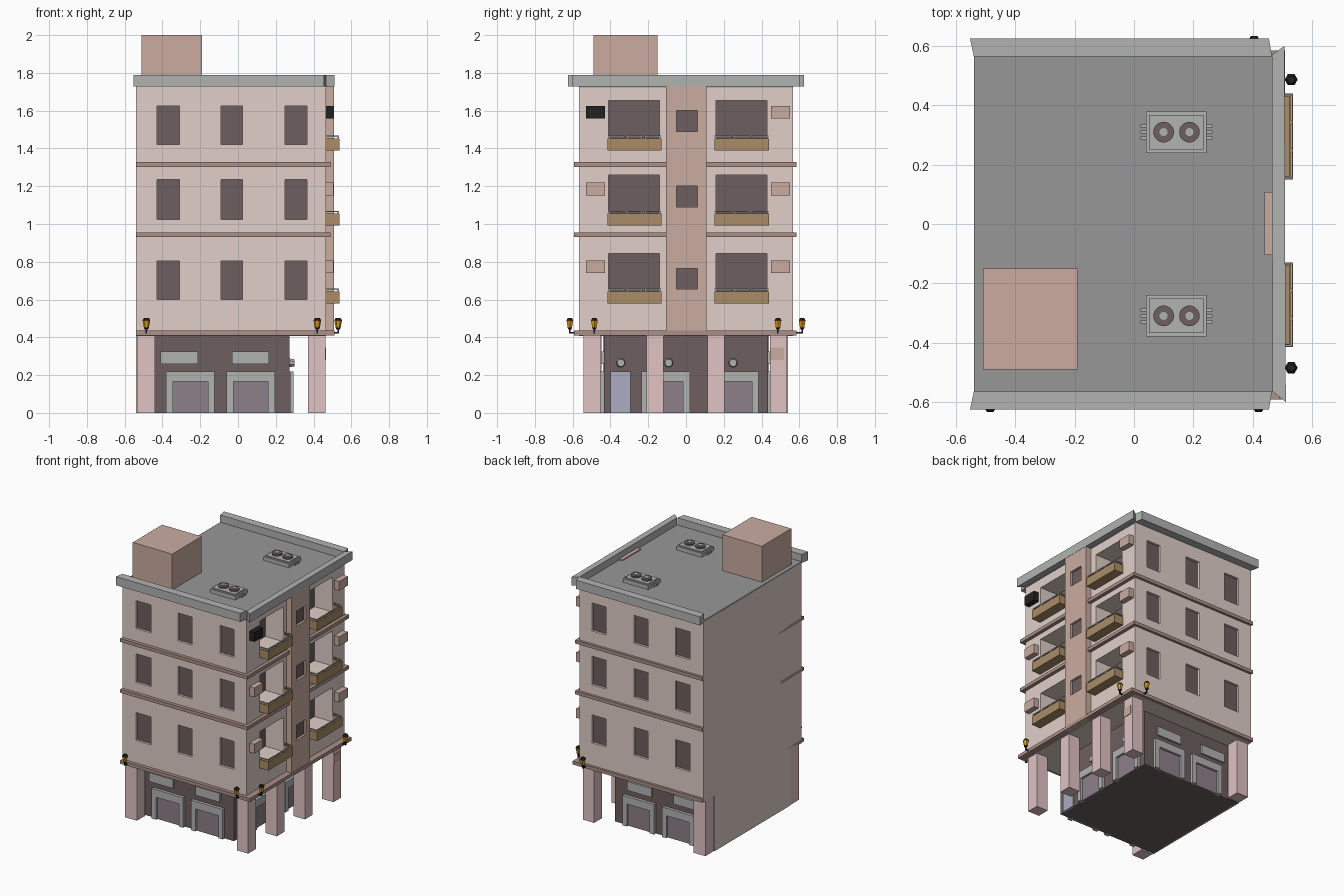
import bpy, bmesh, math
from mathutils import Matrix

if "Cube" in bpy.data.objects:
    bpy.data.objects.remove(bpy.data.objects["Cube"])

def mat(name, hexa):
    m = bpy.data.materials.new(name)
    lin = [(int(hexa[i:i + 2], 16) / 255) ** 2.2 for i in (0, 2, 4)]
    m.diffuse_color = (*lin, 1)
    m.use_nodes = True
    m.node_tree.nodes["Principled BSDF"].inputs["Base Color"].default_value = m.diffuse_color
    return m

PLASTER, PINK, PILLAR = mat("plaster", "E0CEC8"), mat("pink_trim", "C9ABA0"), mat("pillar_pink", "E0C2C4")
DARK, LEDGE, GREY = mat("dark_brown", "6E5F5F"), mat("ledge_brown", "AA8E86"), mat("light_grey", "B0B2B0")
ROOF, BROWN, DOOR = mat("roof_grey", "969696"), mat("balcony_brown", "A98B68"), mat("shutter", "8D7F88")
BLUE, BLACK, ORANGE = mat("blue_door", "A9ABC0"), mat("black", "262626"), mat("lamp_orange", "E09A20")

def finish(name, bm, material):
    bmesh.ops.recalc_face_normals(bm, faces=bm.faces)
    me = bpy.data.meshes.new(name)
    bm.to_mesh(me)
    bm.free()
    me.materials.append(material)
    o = bpy.data.objects.new(name, me)
    bpy.context.collection.objects.link(o)
    return o

def boxes(name, items, material):
    """One object from boxes (x0, x1, y0, y1, z0, z1)."""
    bm = bmesh.new()
    for x0, x1, y0, y1, z0, z1 in items:
        m = Matrix.Translation(((x0 + x1) / 2, (y0 + y1) / 2, (z0 + z1) / 2))
        bmesh.ops.create_cube(bm, size=1, matrix=m @ Matrix.Diagonal((x1 - x0, y1 - y0, z1 - z0, 1)))
    return finish(name, bm, material)

def cones(name, items, material, n):
    """One object from upright cones (x, y, z0, z1, r0, r1)."""
    bm = bmesh.new()
    for x, y, z0, z1, r0, r1 in items:
        m = Matrix.Translation((x, y, (z0 + z1) / 2)) @ Matrix.Rotation(math.pi / n, 4, 'Z')
        bmesh.ops.create_cone(bm, cap_ends=True, segments=n, radius1=r0, radius2=r1, depth=z1 - z0, matrix=m)
    return finish(name, bm, material)

def prism(name, pts, z0, z1, material):
    bm = bmesh.new()
    f = bm.faces.new([bm.verts.new((x, y, z0)) for x, y in pts])
    ext = bmesh.ops.extrude_face_region(bm, geom=[f])["geom"]
    bmesh.ops.translate(bm, vec=(0, 0, z1 - z0), verts=[v for v in ext if isinstance(v, bmesh.types.BMVert)])
    return finish(name, bm, material)

def on(face, base, u0, u1, z0, z1, d0, d1):
    """Box on a wall: u runs along the wall, d is distance out of it."""
    a, b = base + d0, base + d1
    return {"front": (u0, u1, -b, -a, z0, z1), "back": (u0, u1, a, b, z0, z1),
            "right": (a, b, u0, u1, z0, z1)}[face]

def cut(obj, items):
    c = boxes("cutter", items, DARK)
    m = obj.modifiers.new("cut", 'BOOLEAN')
    m.object, m.solver = c, 'EXACT'
    bpy.context.view_layer.objects.active = obj
    bpy.ops.object.modifier_apply(modifier="cut")
    bpy.data.objects.remove(c)

# Upper body with window and balcony recesses
win_u = [(-0.43, -0.31), (-0.09, 0.025), (0.25, 0.365)]
win_z = [(0.60, 0.805), (1.025, 1.235), (1.42, 1.625)]
bal_y = [(-0.41, -0.14), (0.16, 0.43)]
bal_z = [(0.595, 0.845), (1.005, 1.26), (1.40, 1.655)]
body = boxes("upper_body", [(-0.54, 0.465, -0.567, 0.567, 0.407, 1.73)], PLASTER)
holes, panes = [], []
for f in ("front", "back"):
    for u in win_u:
        for z in win_z:
            holes.append(on(f, 0.567, *u, *z, -0.02, 0.05))
            panes.append(on(f, 0.567, *u, *z, -0.025, -0.017))
for y in bal_y:
    for z in bal_z:
        holes.append(on("right", 0.465, *y, *z, -0.15, 0.05))
        panes.append(on("right", 0.465, *y, *z, -0.155, -0.145))
cut(body, holes)
boxes("window_panes", panes, DARK)

# Central strip with small windows
strip = boxes("centre_strip", [(0.44, 0.508, -0.105, 0.108, 0.41, 1.745)], PINK)
sz = [(0.655, 0.765), (1.09, 1.20), (1.49, 1.60)]
cut(strip, [(0.488, 0.6, -0.05, 0.06, *z) for z in sz])
boxes("strip_windows", [(0.485, 0.491, -0.05, 0.06, *z) for z in sz], DARK)

# Ledges
boxes("floor_ledges", [(-0.54, 0.49, -0.592, 0.585, z, z + 0.025) for z in (0.93, 1.302)]
      + [(-0.54, 0.51, -0.592, 0.585, 0.41, 0.435)], LEDGE)

# Roof, mitred parapet, roof room
boxes("roof_floor", [(-0.54, 0.468, -0.567, 0.567, 1.722, 1.737)], ROOF)
for s, n in ((-1, "front"), (1, "back")):
    prism(n + "_parapet", [(-0.54, s * 0.565), (0.465, s * 0.565), (0.455, s * 0.625), (-0.553, s * 0.625)],
          1.727, 1.79, GREY)
prism("right_parapet", [(0.467, -0.565), (0.512, -0.60), (0.507, 0.60), (0.465, 0.57)], 1.727, 1.79, GREY)
boxes("roof_room", [(-0.51, -0.19, -0.49, -0.15, 1.73, 2.0)], PINK)

# Rooftop fan units
base, fins, fans, hubs = [], [], [], []
for y in (-0.31, 0.31):
    base += [(0.04, 0.245, y - 0.07, y + 0.07, 1.737, 1.765), (0.05, 0.235, y - 0.058, y + 0.058, 1.76, 1.772)]
    fins += [(0.022, 0.264, y + d - 0.005, y + d + 0.005, 1.742, 1.752) for d in (-0.02, 0, 0.02)]
    fans += [(x, y, 1.77, 1.783, 0.035, 0.035) for x in (0.1, 0.187)]
    hubs += [(x, y, 1.78, 1.787, 0.014, 0.014) for x in (0.1, 0.187)]
boxes("fan_unit_bases", base + fins, GREY)
cones("fans", fans, DARK, 16)
cones("fan_hubs", hubs, GREY, 12)

# Balconies: troughs with a segmented rail
trough, rail = [], []
for y0, y1 in ((-0.415, -0.13), (0.15, 0.44)):
    for z in (0.58, 0.992, 1.39):
        t = z + 0.063
        trough += [(0.46, 0.535, y0, y1, z, z + 0.015), (0.525, 0.537, y0, y1, z, t),
                   (0.46, 0.53, y0, y0 + 0.01, z, t), (0.46, 0.53, y1 - 0.01, y1, z, t)]
        w = (y1 - y0) / 3
        for k in range(3):
            a, b = y0 + k * w + 0.006, y0 + (k + 1) * w - 0.006
            rail += [(0.527, 0.535, a, b, t + 0.008, t + 0.015)]
            rail += [(0.528, 0.534, p, p + 0.006, t - 0.01, t + 0.01) for p in (a, b - 0.006)]
        rail += [(0.465, 0.53, p, p + 0.006, t + 0.008, t + 0.015) for p in (y0 + 0.002, y1 - 0.008)]
boxes("balconies", trough, BROWN)
boxes("balcony_rails", rail, GREY)

# Wall air conditioners
ac = [(0.46, 0.505, y, y + 0.1, z, z + 0.068) for y in (-0.53, 0.45) for z in (0.74, 1.152, 1.558)]
boxes("wall_units", ac[:2] + ac[3:], PINK)
boxes("dark_wall_unit", [ac[2]], BLACK)
boxes("pillar_plate", [(0.455, 0.466, 0.445, 0.52, 0.28, 0.345)], PINK)

# Ground floor core, left wall and pillars
boxes("ground_floor_core", [(-0.535, 0.272, -0.435, 0.435, 0, 0.41)], DARK)
boxes("left_lower_wall", [(-0.54, -0.53, -0.44, 0.44, 0, 0.41)], PLASTER)
boxes("pillars", [(0.37, 0.462, y, y + 0.09, 0, 0.41) for y in (-0.542, -0.21, 0.115, 0.445)]
      + [(-0.535, -0.44, y, y + 0.095, 0, 0.41) for y in (-0.542, 0.445)], PILLAR)

# Shop fronts: U frames, shutters, signs
frames, shutters, signs = [], [], []
def shop(face, wall, u0, u1):
    frames.extend([on(face, wall, u0, u0 + 0.035, 0, 0.22, -0.01, 0.022),
                   on(face, wall, u1 - 0.035, u1, 0, 0.22, -0.01, 0.022),
                   on(face, wall, u0 + 0.035, u1 - 0.035, 0.165, 0.22, -0.01, 0.022)])
    shutters.append(on(face, wall, u0 + 0.03, u1 - 0.03, 0, 0.17, -0.01, 0.006))
for f in ("front", "back"):
    shop(f, 0.435, -0.38, -0.125)
    shop(f, 0.435, -0.06, 0.195)
    signs += [on(f, 0.435, u, u + 0.197, 0.26, 0.325, -0.01, 0.012) for u in (-0.41, -0.032)]
shop("right", 0.272, -0.235, 0.02)
shop("right", 0.272, 0.13, 0.385)
boxes("shop_frames", frames, GREY)
boxes("shop_shutters", shutters, DOOR)
boxes("shop_signs", signs, GREY)
boxes("side_door", [(0.265, 0.28, -0.40, -0.295, 0, 0.22)], BLUE)

# Round wall lights above the side shops
bm = bmesh.new()
for y in (-0.345, -0.092, 0.25):
    bmesh.ops.create_cone(bm, cap_ends=True, segments=8, radius1=0.026, radius2=0.02, depth=0.03,
                          matrix=Matrix.Translation((0.283, y, 0.265)) @ Matrix.Rotation(math.pi / 2, 4, 'Y')
                          @ Matrix.Rotation(math.pi / 8, 4, 'Z'))
finish("wall_lights", bm, GREY)

# Lanterns on brackets
glass, caps, arms = [], [], []
for x, y, dx, dy in ((-0.485, -0.615, 0, 1), (0.42, -0.615, 0, 1), (0.53, -0.485, -1, 0),
                     (0.53, 0.487, -1, 0), (0.405, 0.615, 0, -1)):
    glass.append((x, y, 0.45, 0.488, 0.013, 0.02))
    caps += [(x, y, 0.488, 0.502, 0.022, 0.013), (x, y, 0.441, 0.451, 0.008, 0.014)]
    ex, ey = x + dx * 0.035, y + dy * 0.035
    arms += [(min(x, ex) - 0.004, max(x, ex) + 0.004, min(y, ey) - 0.004, max(y, ey) + 0.004, 0.42, 0.428),
             (x - 0.004, x + 0.004, y - 0.004, y + 0.004, 0.42, 0.445)]
cones("lantern_glass", glass, ORANGE, 6)
cones("lantern_caps", caps, BLACK, 6)
boxes("lantern_arms", arms, BLACK)
